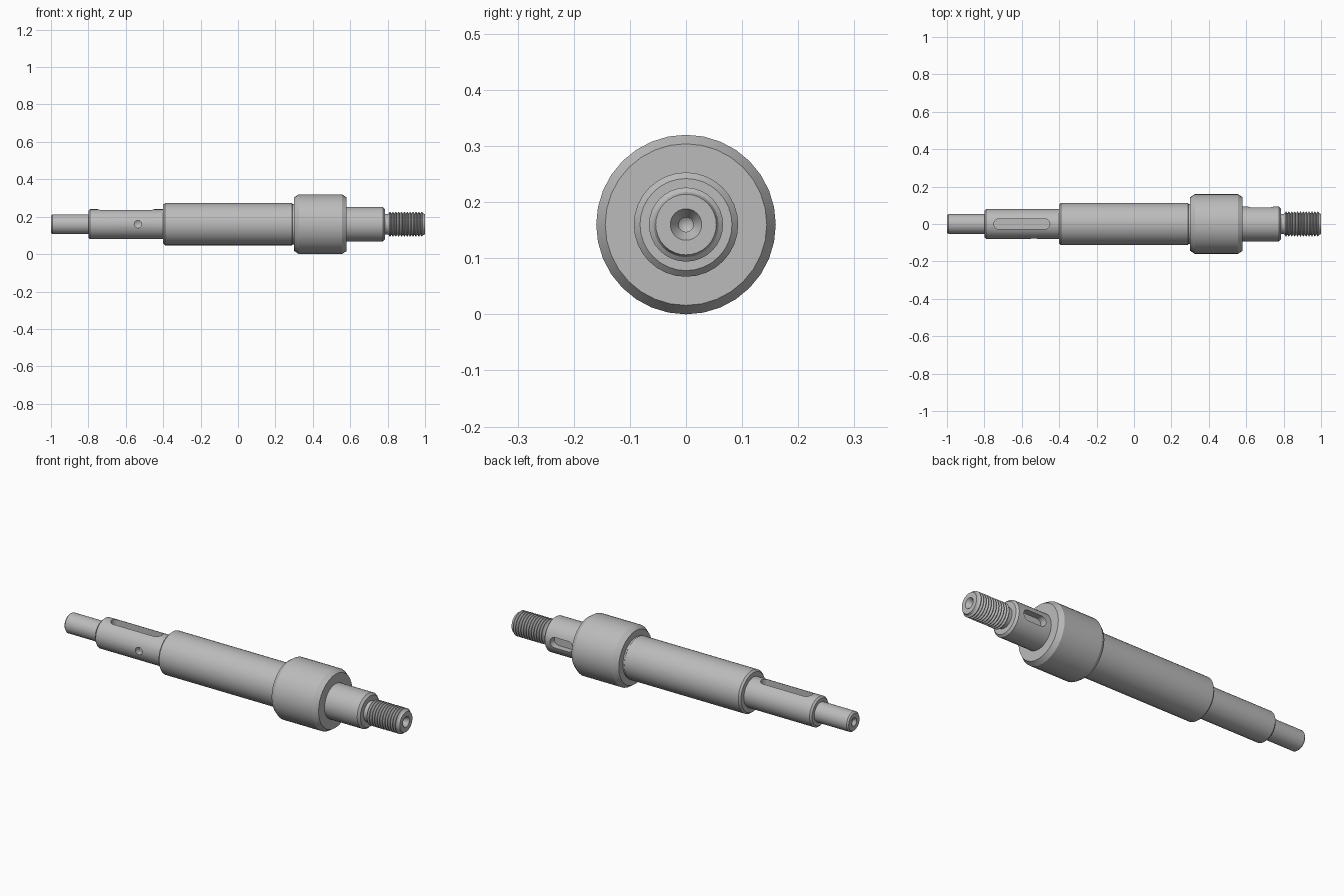
import bpy, bmesh, math
from mathutils import Matrix, Vector

AXIS_Z = 0.16
SIDES = 32

if "Cube" in bpy.data.objects:
    bpy.data.objects.remove(bpy.data.objects["Cube"], do_unlink=True)

steel = bpy.data.materials.new("steel grey")
steel.use_nodes = True
colour = (0.5, 0.5, 0.5, 1)
steel.diffuse_color = colour
steel.node_tree.nodes["Principled BSDF"].inputs["Base Color"].default_value = colour


def finish(name, bm):
    bmesh.ops.recalc_face_normals(bm, faces=bm.faces)
    mesh = bpy.data.meshes.new(name)
    bm.to_mesh(mesh)
    bm.free()
    mesh.materials.append(steel)
    obj = bpy.data.objects.new(name, mesh)
    bpy.context.collection.objects.link(obj)
    return obj


def lathe(name, profile, sides=SIDES):
    """Revolve (x, radius) points about the shaft axis."""
    bm = bmesh.new()
    verts = [bm.verts.new((x, 0, AXIS_Z + r)) for x, r in profile]
    edges = [bm.edges.new(pair) for pair in zip(verts, verts[1:])]
    bmesh.ops.spin(bm, geom=verts + edges, cent=(0, 0, AXIS_Z), axis=(1, 0, 0),
                   angle=2 * math.pi, steps=sides, use_merge=True)
    bmesh.ops.remove_doubles(bm, verts=bm.verts, dist=0.00005)
    return finish(name, bm)


def step(x0, x1, r, c0, c1):
    """Closed cylinder profile with a chamfer at each end."""
    return [(x0, 0), (x0, r - c0), (x0 + c0, r), (x1 - c1, r), (x1, r - c1), (x1, 0)]


def slot_cutter(x0, x1, width, floor, turn):
    """Round-ended key slot, open upwards, turned about the shaft axis."""
    bm = bmesh.new()
    r = width / 2
    verts = []
    for cx, start in ((x1 - r, -90), (x0 + r, 90)):
        for i in range(13):
            a = math.radians(start + i * 15)
            verts.append(bm.verts.new((cx + r * math.cos(a), r * math.sin(a), floor)))
    face = bm.faces.new(verts)
    top = bmesh.ops.extrude_face_region(bm, geom=[face])["geom"]
    bmesh.ops.translate(bm, vec=(0, 0, 0.1),
                        verts=[v for v in top if isinstance(v, bmesh.types.BMVert)])
    place = Matrix.Translation((0, 0, AXIS_Z)) @ Matrix.Rotation(turn, 4, "X")
    bmesh.ops.transform(bm, matrix=place, verts=bm.verts)
    return finish("slot_cutter", bm)


def hole_cutter(x, r, depth_y):
    """Drill with a pointed tip, entering from the front."""
    bm = bmesh.new()
    for y0, y1, r0, r1 in ((-0.12, depth_y, r, r), ):
        bmesh.ops.create_cone(bm, cap_ends=True, segments=20, radius1=r0, radius2=r1,
                              depth=y1 - y0)
        tip = [f for f in bm.faces if f.normal.z > 0.9]
        bmesh.ops.poke(bm, faces=tip, offset=0.012)
        turn = Matrix.Rotation(math.radians(-90), 4, "X")
        place = Matrix.Translation((x, (y0 + y1) / 2, AXIS_Z)) @ turn
        bmesh.ops.transform(bm, matrix=place, verts=bm.verts)
    return finish("hole_cutter", bm)


def cut(obj, cutter):
    cutter.hide_render = True
    mod = obj.modifiers.new("cut", "BOOLEAN")
    mod.operation, mod.solver, mod.object = "DIFFERENCE", "EXACT", cutter
    bpy.context.view_layer.objects.active = obj
    bpy.ops.object.modifier_apply(modifier=mod.name)
    bpy.data.objects.remove(cutter, do_unlink=True)


# Narrow end journal with a centre drilling
end_journal = lathe("end_journal", [
    (-0.95, 0), (-0.965, 0.01), (-0.985, 0.01), (-1, 0.022), (-1, 0.046),
    (-0.992, 0.053), (-0.8, 0.053), (-0.8, 0)])

# Keyed seat with top slot and a drilled hole in the front
keyed_seat = lathe("keyed_seat", step(-0.8, -0.4, 0.08, 0.009, 0))
cut(keyed_seat, slot_cutter(-0.75, -0.45, 0.056, 0.042, 0))
cut(keyed_seat, hole_cutter(-0.535, 0.02, -0.045))

# Long main body with a shallow relief groove against the collar
main_body = lathe("main_body", [
    (-0.4, 0), (-0.4, 0.104), (-0.39, 0.113), (0.288, 0.113),
    (0.292, 0.108), (0.302, 0.108), (0.302, 0)])

# Large collar
collar = lathe("collar", [
    (0.3, 0), (0.3, 0.143), (0.325, 0.16), (0.555, 0.16), (0.58, 0.144), (0.58, 0)])

# Second seat with a key slot at the back
rear_slot_seat = lathe("rear_slot_seat", step(0.58, 0.785, 0.093, 0, 0.011))
cut(rear_slot_seat, slot_cutter(0.61, 0.745, 0.056, 0.055, math.radians(-90)))

# Threaded end: undercut neck, ridges and a stepped centre drilling
ridges = 12
start, stop = 0.805, 0.99
pitch = (stop - start) / ridges
profile = [(0.785, 0), (0.785, 0.054), (start - 0.004, 0.054)]
for i in range(ridges):
    x = start + i * pitch
    profile += [(x, 0.056), (x + pitch * 0.4, 0.066), (x + pitch * 0.6, 0.066)]
profile += [(stop, 0.058), (1, 0.054), (1, 0.028), (0.975, 0.013), (0.945, 0.013), (0.935, 0)]
threaded_end = lathe("threaded_end", profile)

# Smooth round surfaces, keep edges crisp
for obj in (end_journal, keyed_seat, main_body, collar, rear_slot_seat, threaded_end):
    bpy.ops.object.select_all(action="DESELECT")
    obj.select_set(True)
    bpy.context.view_layer.objects.active = obj
    bpy.ops.object.shade_smooth_by_angle(angle=math.radians(25))
